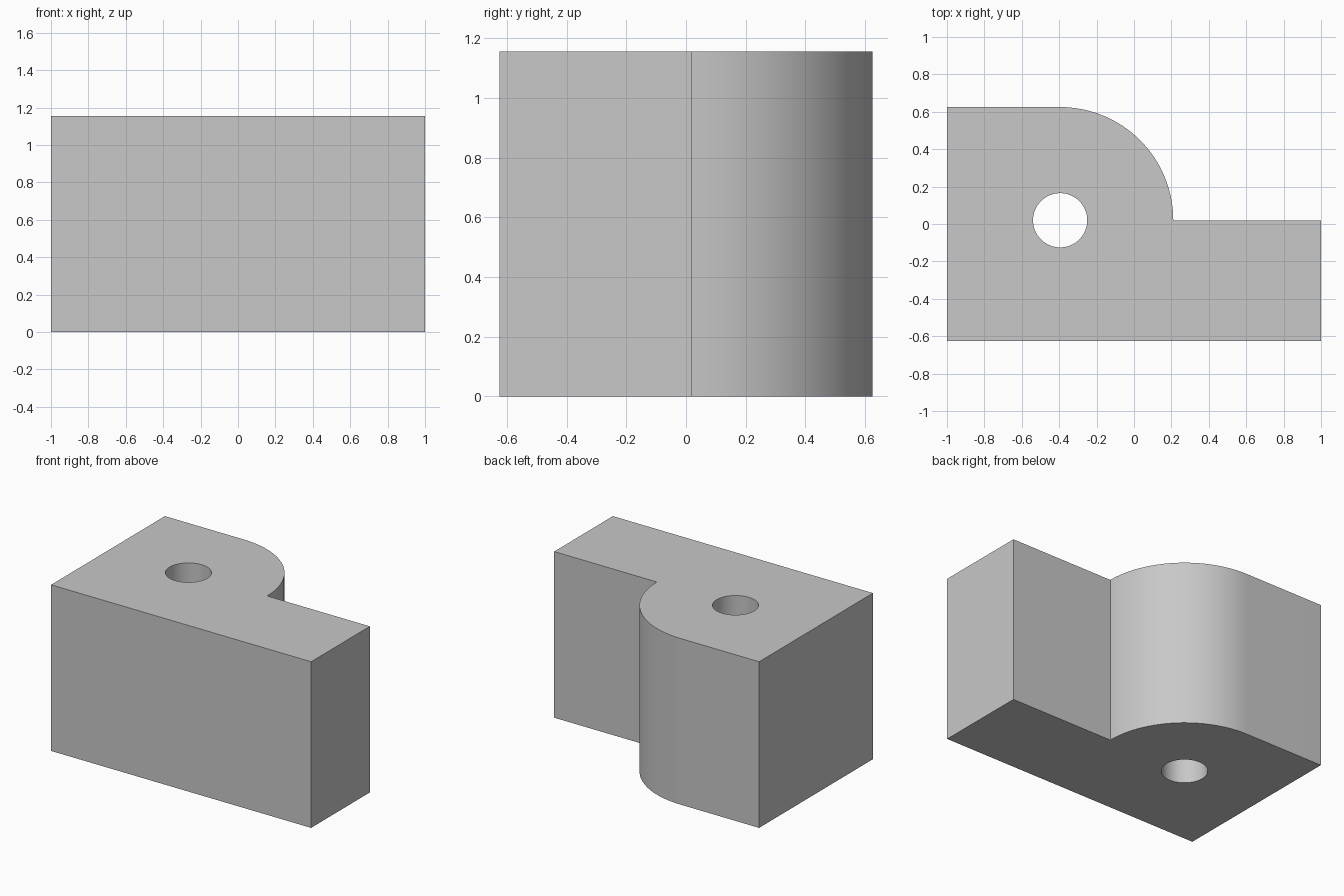
import bpy, bmesh
from math import cos, sin, pi

default = bpy.data.objects.get("Cube")
if default:
    bpy.data.objects.remove(default, do_unlink=True)

HEIGHT = 1.155
HALF_DEPTH = 0.625
LEDGE_Y = 0.02            # also the y of the pivot hole
HOLE_X = -0.395
ARC_RADIUS = HALF_DEPTH - LEDGE_Y
HOLE_RADIUS = 0.145

grey = bpy.data.materials.new("plain_grey")
grey.use_nodes = True
colour = (0.58, 0.58, 0.58, 1)
grey.diffuse_color = colour
grey.node_tree.nodes["Principled BSDF"].inputs["Base Color"].default_value = colour


def arc(radius, start, end, steps):
    """Points on an arc around the hole axis, both ends included."""
    angles = [start + (end - start) * i / steps for i in range(steps + 1)]
    return [(HOLE_X + radius * cos(a), LEDGE_Y + radius * sin(a)) for a in angles]


def prism(name, outline, bottom, top):
    """Extrude a flat outline straight up."""
    bm = bmesh.new()
    base = bm.faces.new([bm.verts.new((x, y, bottom)) for x, y in outline])
    grown = bmesh.ops.extrude_face_region(bm, geom=[base])["geom"]
    verts = [v for v in grown if isinstance(v, bmesh.types.BMVert)]
    bmesh.ops.translate(bm, verts=verts, vec=(0, 0, top - bottom))
    bmesh.ops.recalc_face_normals(bm, faces=bm.faces)
    mesh = bpy.data.meshes.new(name)
    bm.to_mesh(mesh)
    bm.free()
    mesh.materials.append(grey)
    obj = bpy.data.objects.new(name, mesh)
    bpy.context.collection.objects.link(obj)
    return obj


# Block with a rounded shoulder at the back and a lower ledge on one side
outline = [(-1, -HALF_DEPTH), (1, -HALF_DEPTH), (1, LEDGE_Y)]
outline += arc(ARC_RADIUS, 0, pi / 2, 32)
outline += [(-1, HALF_DEPTH)]
block = prism("hinge_block", outline, 0, HEIGHT)

# Through hole on the axis of the rounded shoulder
cutter = prism("hole_cutter", arc(HOLE_RADIUS, 0, 2 * pi, 64)[:-1], -0.1, HEIGHT + 0.1)
cutter.hide_render = True
hole = block.modifiers.new("pivot_hole", "BOOLEAN")
hole.operation = "DIFFERENCE"
hole.solver = "EXACT"
hole.object = cutter

bpy.ops.object.select_all(action="DESELECT")
block.select_set(True)
bpy.context.view_layer.objects.active = block
bpy.ops.object.modifier_apply(modifier=hole.name)
bpy.data.objects.remove(cutter, do_unlink=True)

# Smooth curved walls, crisp edges
bpy.ops.object.shade_smooth_by_angle(angle=pi / 6)
